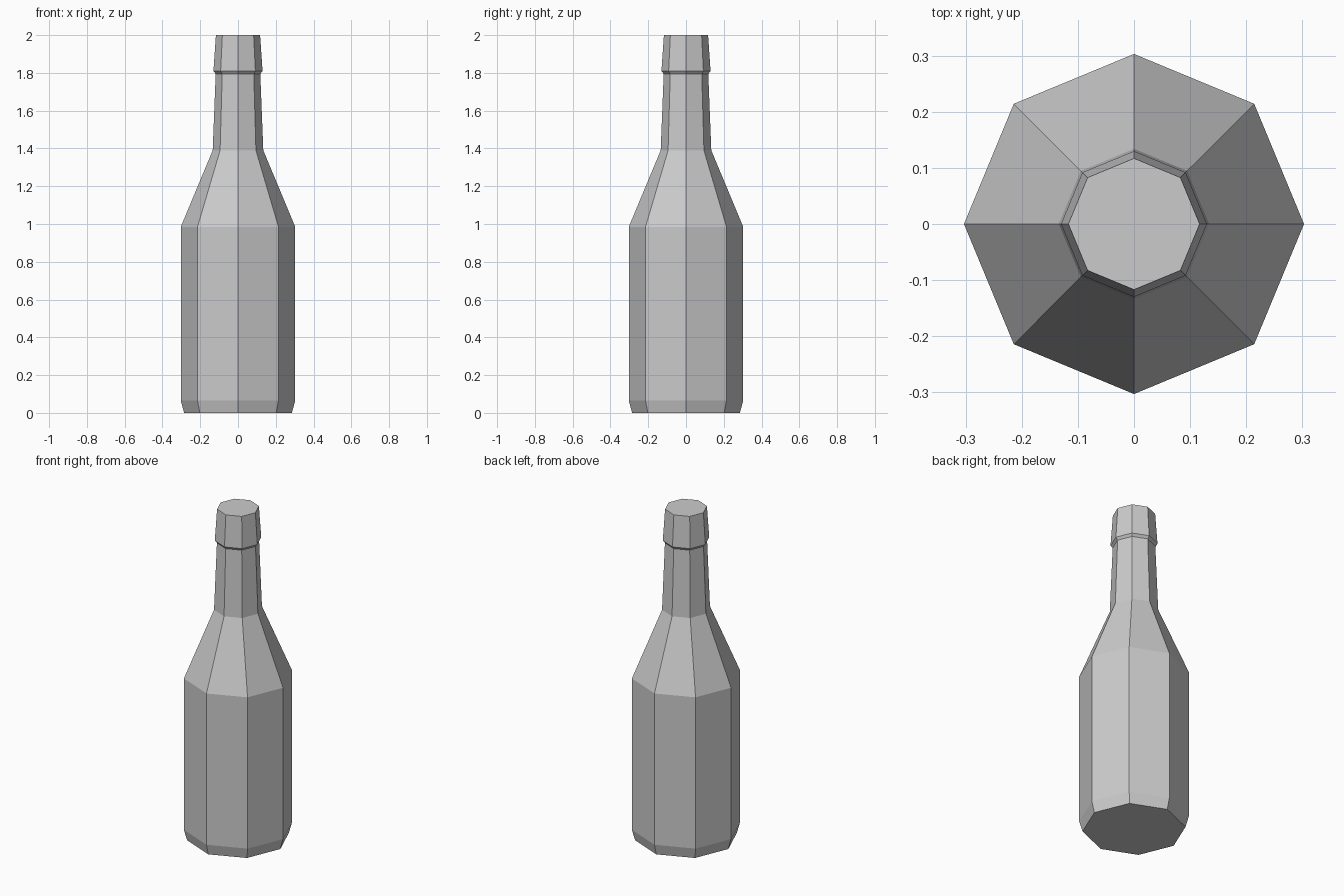
import bpy, bmesh
from math import cos, sin, pi

if "Cube" in bpy.data.objects:
    bpy.data.objects.remove(bpy.data.objects["Cube"])

SIDES = 8


def lathe(name, profile, cap_bottom=False, cap_top=False):
    """Revolve (radius, z) points into a flat-faced octagonal shell."""
    bm = bmesh.new()
    rings = [[bm.verts.new((r * cos(2 * pi * i / SIDES), r * sin(2 * pi * i / SIDES), z))
              for i in range(SIDES)] for r, z in profile]
    for low, high in zip(rings, rings[1:]):
        for i in range(SIDES):
            j = (i + 1) % SIDES
            bm.faces.new((low[i], low[j], high[j], high[i]))
    if cap_bottom:
        bm.faces.new(rings[0][::-1])
    if cap_top:
        bm.faces.new(rings[-1])
    mesh = bpy.data.meshes.new(name)
    bm.to_mesh(mesh)
    bm.free()
    obj = bpy.data.objects.new(name, mesh)
    bpy.context.collection.objects.link(obj)
    return obj


# Bottle: bevelled base, straight body, sloping shoulder, tapered neck
lathe("bottle_body", [(0.285, 0), (0.303, 0.065), (0.303, 0.985),
                      (0.134, 1.39), (0.118, 1.795)], cap_bottom=True)

# Mouth collar: flared lip under a tapered, closed top
lathe("bottle_top", [(0.118, 1.795), (0.130, 1.81), (0.117, 2.0)], cap_top=True)
